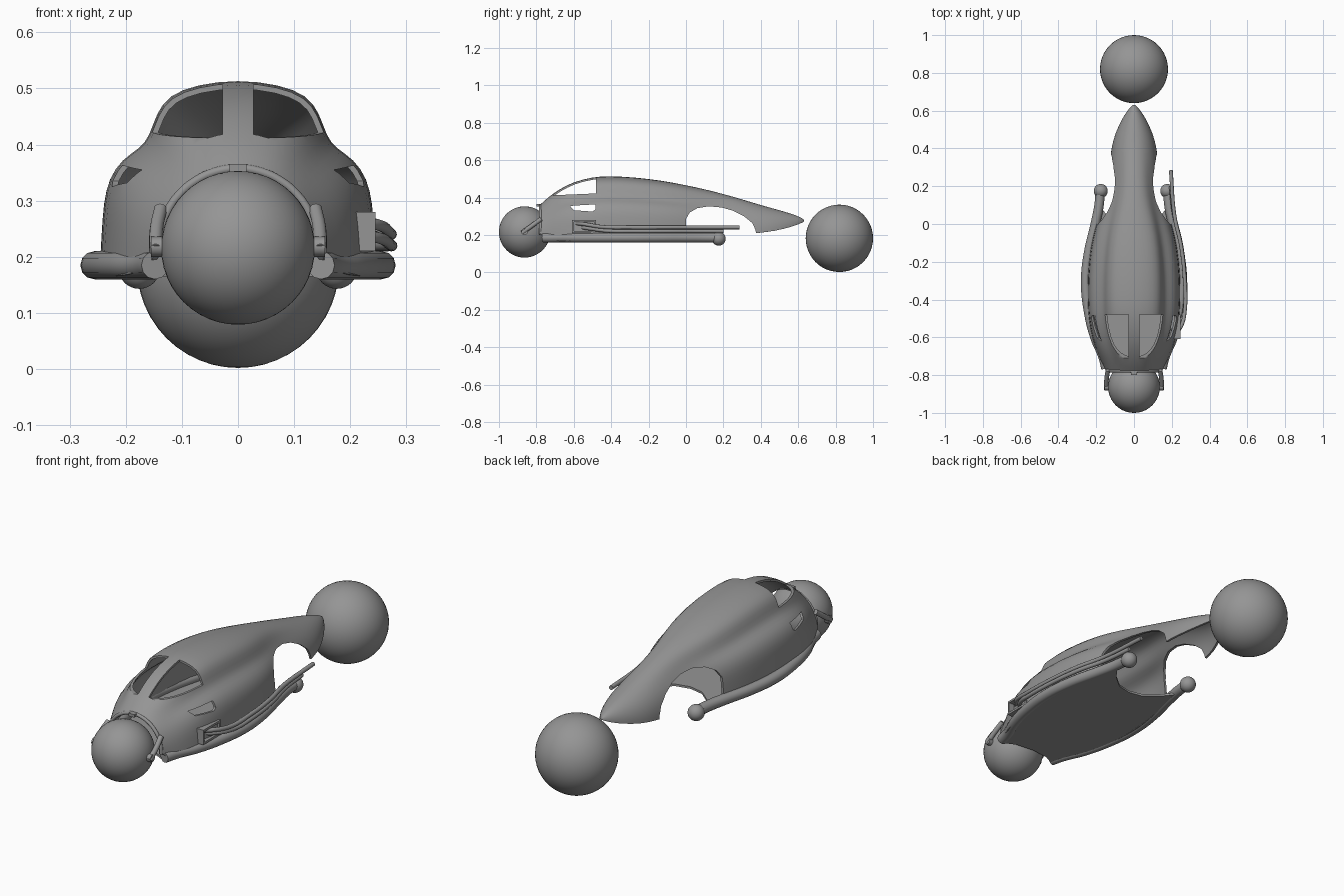
import bpy, bmesh, math
from mathutils import Vector

if "Cube" in bpy.data.objects:
    bpy.data.objects.remove(bpy.data.objects["Cube"])

grey = bpy.data.materials.new("plain grey")
grey.use_nodes = True
grey.diffuse_color = (0.3, 0.3, 0.3, 1)
grey.node_tree.nodes["Principled BSDF"].inputs["Base Color"].default_value = grey.diffuse_color


def select(obj):
    bpy.ops.object.select_all(action='DESELECT')
    obj.select_set(True)
    bpy.context.view_layer.objects.active = obj


def finish(obj, angle=35):
    """Apply modifiers, give the material and smooth the shading."""
    select(obj)
    bpy.ops.object.convert(target='MESH')
    obj.data.materials.clear()
    obj.data.materials.append(grey)
    bpy.ops.object.shade_smooth_by_angle(angle=math.radians(angle))
    return obj


def mesh_object(name, bm):
    bmesh.ops.recalc_face_normals(bm, faces=bm.faces)
    mesh = bpy.data.meshes.new(name)
    bm.to_mesh(mesh)
    bm.free()
    obj = bpy.data.objects.new(name, mesh)
    bpy.context.collection.objects.link(obj)
    return obj


def ball(name, loc, r):
    bpy.ops.mesh.primitive_uv_sphere_add(segments=48, ring_count=24, radius=r, location=loc)
    bpy.context.object.name = name
    return finish(bpy.context.object)


def box(name, loc, size):
    bm = bmesh.new()
    bmesh.ops.create_cube(bm, size=1)
    for v in bm.verts:
        v.co = Vector(a * s + c for a, s, c in zip(v.co, size, loc))
    return mesh_object(name, bm)


def tube(name, pts, r, caps=True):
    curve = bpy.data.curves.new(name, 'CURVE')
    curve.dimensions = '3D'
    curve.bevel_depth, curve.bevel_resolution = r, 4
    curve.use_fill_caps = caps
    curve.resolution_u = 6
    spline = curve.splines.new('BEZIER')
    spline.bezier_points.add(len(pts) - 1)
    for bp, p in zip(spline.bezier_points, pts):
        bp.co = p
        bp.handle_left_type = bp.handle_right_type = 'AUTO'
    obj = bpy.data.objects.new(name, curve)
    bpy.context.collection.objects.link(obj)
    return finish(obj)


def prism(name, profile, x0, x1):
    """Extrude a (y, z) profile along x."""
    bm = bmesh.new()
    face = bm.faces.new([bm.verts.new((x0, y, z)) for y, z in profile])
    new = bmesh.ops.extrude_face_region(bm, geom=[face])["geom"]
    bmesh.ops.translate(bm, vec=(x1 - x0, 0, 0), verts=[g for g in new if isinstance(g, bmesh.types.BMVert)])
    return mesh_object(name, bm)


# Round wheels
ball("front_wheel", (0, -0.863, 0.216), 0.137)
ball("rear_wheel", (0, 0.82, 0.182), 0.18)

# Body shell: shouldered section blended into an ellipse at nose and tail
SHOULDER = [(1, 0), (0.985, 0.2), (0.97, 0.38), (0.93, 0.5), (0.84, 0.595), (0.71, 0.65),
            (0.64, 0.71), (0.59, 0.83), (0.5, 0.92), (0.3, 0.975), (0, 1)]
# y, half width, bottom, top, shoulder blend
STATIONS = [
    (-0.78, 0.148, 0.2, 0.362, 0), (-0.74, 0.168, 0.175, 0.4, 0.15), (-0.68, 0.197, 0.168, 0.445, 0.5),
    (-0.6, 0.225, 0.165, 0.487, 0.85), (-0.5, 0.242, 0.165, 0.512, 1), (-0.42, 0.247, 0.165, 0.518, 1),
    (-0.28, 0.248, 0.165, 0.512, 1), (-0.12, 0.232, 0.165, 0.492, 0.95), (0.0, 0.202, 0.165, 0.468, 0.8),
    (0.1, 0.165, 0.17, 0.446, 0.5), (0.2, 0.14, 0.18, 0.42, 0.25), (0.3, 0.13, 0.2, 0.391, 0.1),
    (0.4, 0.121, 0.213, 0.36, 0), (0.48, 0.1, 0.222, 0.338, 0), (0.56, 0.062, 0.242, 0.315, 0),
    (0.61, 0.028, 0.26, 0.296, 0), (0.632, 0.006, 0.272, 0.282, 0)]
bm = bmesh.new()
rows = []
n = len(SHOULDER) - 1
for y, w, zb, zt, blend in STATIONS:
    half = []
    for i, (sx, sz) in enumerate(SHOULDER):
        a = i / n * math.pi / 2
        x = w * (sx * blend + math.cos(a) * (1 - blend))
        z = zb + (zt - zb) * (sz * blend + math.sin(a) * (1 - blend))
        half.append((x if i < n else 0, z))
    full = half + [(-x, z) for x, z in half[-2::-1]]
    rows.append([bm.verts.new((x, y, z)) for x, z in full])
for a, b in zip(rows, rows[1:]):
    for i in range(2 * n):
        bm.faces.new((a[i], a[i + 1], b[i + 1], b[i]))
bm.faces.new(rows[-1])
body = mesh_object("body_shell", bm)
sub = body.modifiers.new("soften", 'SUBSURF')
sub.levels = sub.render_levels = 1
wall = body.modifiers.new("wall", 'SOLIDIFY')
wall.thickness, wall.offset = 0.01, -1

# Window and wheel arch openings
SCREEN = [(-0.71, 0.412), (-0.48, 0.422), (-0.48, 0.56), (-0.71, 0.56)]
SIDE = [(-0.62, 0.355), (-0.6, 0.332), (-0.5, 0.325), (-0.485, 0.335), (-0.485, 0.363), (-0.55, 0.36)]
ARCH = [(0, 0.1), (0, 0.285), (0.02, 0.32), (0.06, 0.343), (0.12, 0.353), (0.19, 0.347), (0.25, 0.33),
        (0.31, 0.3), (0.355, 0.263), (0.37, 0.23), (0.4, 0.1)]
cutters = [prism("arch_cutter", ARCH, -0.4, 0.4)]
for s in (-1, 1):
    cutters.append(prism("screen_cutter", SCREEN, s * 0.028, s * 0.3))
    cutters.append(prism("side_window_cutter", SIDE, s * 0.1, s * 0.4))
for c in cutters:
    c.hide_render = True
    cut = body.modifiers.new("cut", 'BOOLEAN')
    cut.operation, cut.solver, cut.object = 'DIFFERENCE', 'EXACT', c
finish(body, 40)
for c in cutters:
    bpy.data.objects.remove(c)

# Sill rails with bulb ends, and wheel arms
RAIL = [(0.148, -0.765), (0.165, -0.7), (0.207, -0.6), (0.243, -0.45), (0.256, -0.3), (0.24, -0.15),
        (0.205, 0), (0.185, 0.1), (0.178, 0.19)]
for s, side in ((1, "left"), (-1, "right")):
    tube(side + "_sill_rail", [(s * x, y, 0.185) for x, y in RAIL], 0.025)
    ball(side + "_rail_bulb", (s * 0.176, 0.175, 0.18), 0.037)
    tube(side + "_wheel_arm", [(s * 0.138, -0.775, 0.285), (s * 0.145, -0.82, 0.252),
                               (s * 0.147, -0.875, 0.212)], 0.012)
    tube(side + "_wheel_hub", [(s * 0.128, -0.863, 0.218), (s * 0.155, -0.863, 0.218)], 0.018)

# Floor plate following the rails, hollowed at both wheels
edge = RAIL[:-1]
outline = [(0, -0.725), (0.09, -0.735)] + edge + [(0.13, 0.03), (0.07, -0.02), (0, -0.035)]
outline += [(-x, y) for x, y in outline[-2:0:-1]]
bm = bmesh.new()
bm.faces.new([bm.verts.new((x, y, 0.175)) for x, y in outline])
floor = mesh_object("floor_plate", bm)
floor.modifiers.new("thick", 'SOLIDIFY').thickness = 0.01
finish(floor)

# Nose collar above the front wheel
arc = [math.radians(-5 + 190 * i / 12) for i in range(13)]
tube("nose_collar", [(0.141 * math.cos(a), -0.778, 0.216 + 0.141 * math.sin(a)) for a in arc], 0.008)
finish(box("collar_tab", (0, -0.785, 0.358), (0.03, 0.03, 0.014)))

# Exhaust on the left side only: hollow port and two pipes
for dz in (-0.03, 0.03):
    finish(box("exhaust_port_rim", (0.22, -0.545, 0.245 + dz), (0.05, 0.13, 0.01)))
for dy in (-0.06, 0.06):
    finish(box("exhaust_port_side", (0.22, -0.545 + dy, 0.245), (0.05, 0.01, 0.06)))
tube("upper_exhaust_pipe", [(0.215, -0.585, 0.262), (0.25, -0.54, 0.257), (0.27, -0.45, 0.243),
                            (0.269, -0.3, 0.24), (0.25, -0.12, 0.24), (0.215, 0.04, 0.24),
                            (0.195, 0.285, 0.24)], 0.01)
tube("lower_exhaust_pipe", [(0.215, -0.56, 0.24), (0.25, -0.515, 0.234), (0.271, -0.42, 0.222),
                            (0.27, -0.28, 0.22), (0.248, -0.1, 0.22), (0.212, 0.05, 0.22),
                            (0.195, 0.2, 0.22)], 0.01)
